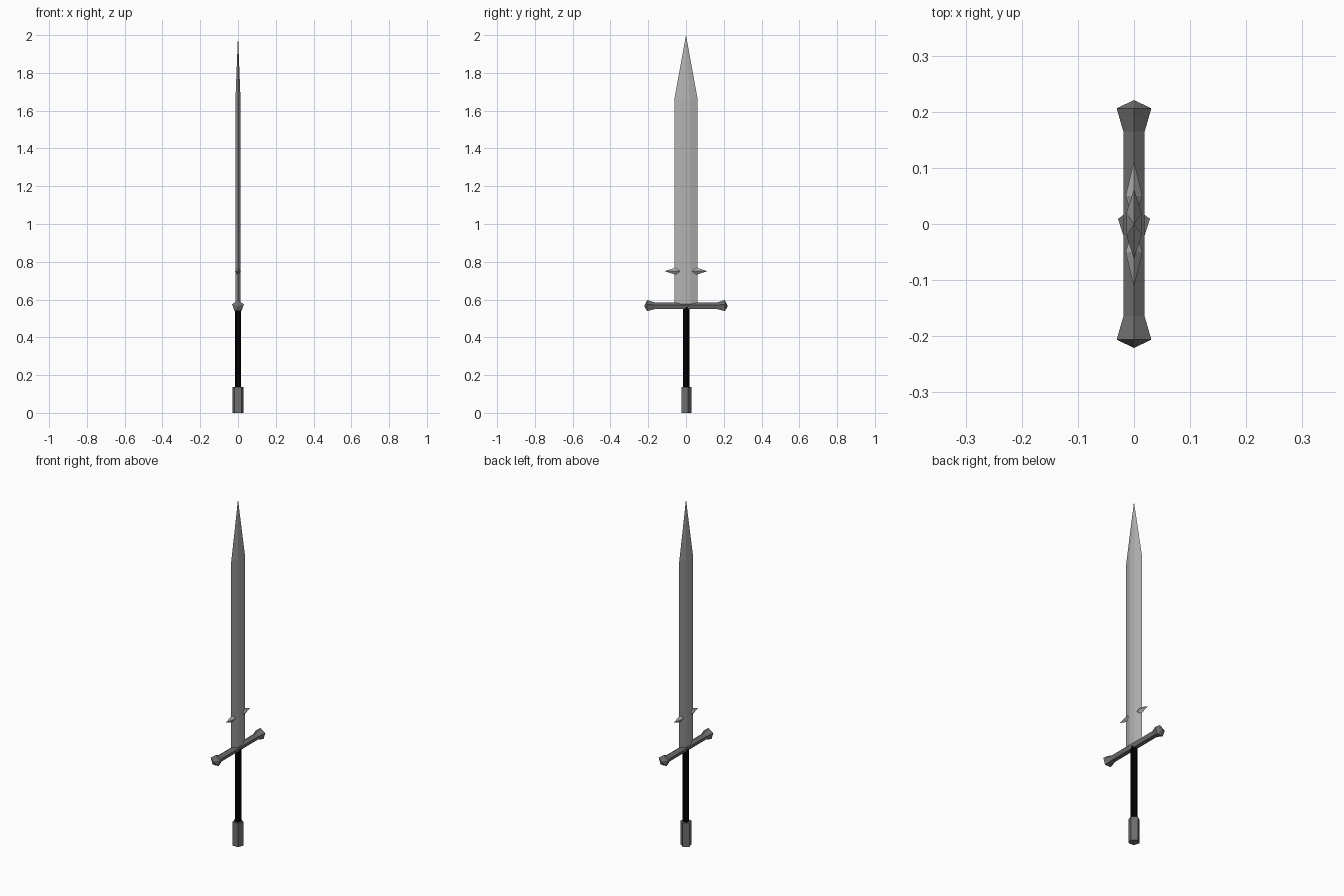
import bpy, bmesh, math

if "Cube" in bpy.data.objects:
    bpy.data.objects.remove(bpy.data.objects["Cube"])


def material(name, value):
    mat = bpy.data.materials.new(name)
    mat.diffuse_color = (value, value, value, 1)
    mat.use_nodes = True
    mat.node_tree.nodes["Principled BSDF"].inputs["Base Color"].default_value = mat.diffuse_color
    return mat


BLADE_STEEL = material("blade_steel", 0.45)
DARK_STEEL = material("dark_steel", 0.16)
BLACK = material("black_grip", 0.0)


def loft(name, rings, mat, tips=(None, None)):
    """Skin equal-length rings of points; each end is a flat cap or a pointed tip."""
    bm = bmesh.new()
    loops = [[bm.verts.new(p) for p in ring] for ring in rings]
    n = len(loops[0])
    for a, b in zip(loops, loops[1:]):
        for i in range(n):
            j = (i + 1) % n
            bm.faces.new((a[i], a[j], b[j], b[i]))
    for loop, tip in zip((loops[0], loops[-1]), tips):
        if tip is None:
            bm.faces.new(loop)
        else:
            t = bm.verts.new(tip)
            for i in range(n):
                bm.faces.new((loop[i], loop[(i + 1) % n], t))
    bmesh.ops.recalc_face_normals(bm, faces=bm.faces)
    mesh = bpy.data.meshes.new(name)
    bm.to_mesh(mesh)
    bm.free()
    mesh.materials.append(mat)
    obj = bpy.data.objects.new(name, mesh)
    bpy.context.collection.objects.link(obj)
    return obj


def polygon(r, sides=5):
    return [(r * math.sin(math.tau * i / sides), r * math.cos(math.tau * i / sides))
            for i in range(sides)]


def upright(r, z):
    return [(x, y, z) for x, y in polygon(r)]


def crosswise(r, y):
    return [(x, y, 0.565 + z) for x, z in polygon(r)]


# Blade: flattened hexagonal section running to a point
section = [(0, 0.062), (0.0135, 0.02), (0.0135, -0.02),
           (0, -0.062), (-0.0135, -0.02), (-0.0135, 0.02)]
loft("blade", [[(x, y, z) for x, y in section] for z in (0.56, 1.66)],
     BLADE_STEEL, (None, (0, 0, 2.0)))

# Blade spikes: double-pointed four-sided lugs on each edge
for side, label in ((1, "left"), (-1, "right")):
    y = side * 0.05
    ring = [(0.015, y, 0.75), (0, y, 0.771), (-0.015, y, 0.75), (0, y, 0.729)]
    loft("blade_spike_" + label, [ring], BLADE_STEEL,
         ((0, 0, 0.75), (0, side * 0.112, 0.75)))

# Crossguard: five-sided bar with flared, pointed ends
profile = [(0.0325, -0.206), (0.02, -0.165), (0.02, 0.165), (0.0325, 0.206)]
loft("crossguard", [crosswise(r, y) for r, y in profile], DARK_STEEL,
     ((0, -0.221, 0.565), (0, 0.221, 0.565)))

# Grip: black five-sided rod
loft("grip", [upright(0.018, 0.13), upright(0.018, 0.56)], BLACK)

# Pommel: five-sided block
loft("pommel", [upright(0.03, 0.0), upright(0.03, 0.137)], DARK_STEEL)
